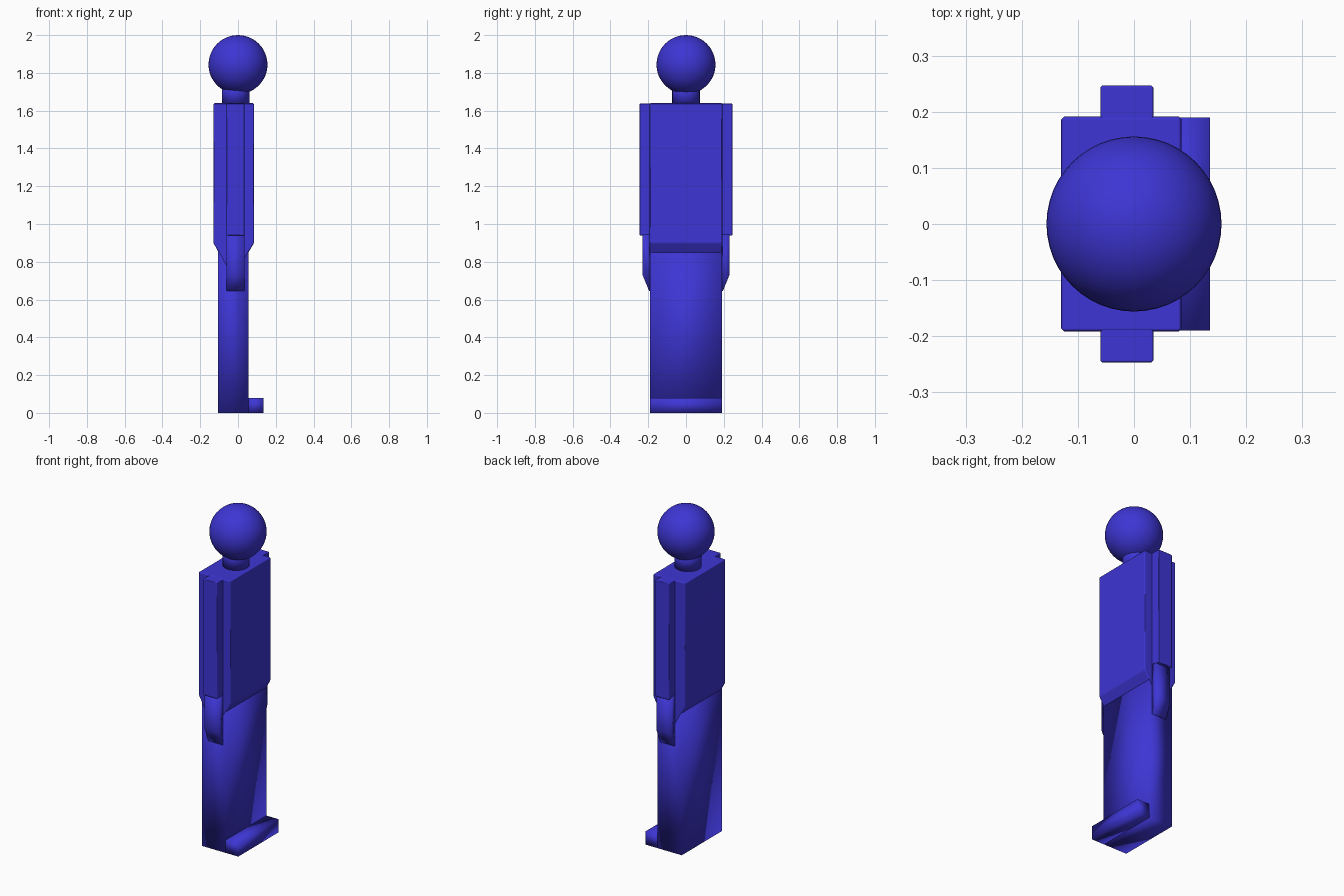
import bpy, bmesh

if "Cube" in bpy.data.objects:
    bpy.data.objects.remove(bpy.data.objects["Cube"])

mat = bpy.data.materials.new("blue")
mat.diffuse_color = (0.047, 0.036, 0.66, 1)
mat.use_nodes = True
mat.node_tree.nodes["Principled BSDF"].inputs["Base Color"].default_value = mat.diffuse_color


def finish(obj, name):
    obj.name = name
    obj.data.materials.append(mat)
    for poly in obj.data.polygons:
        poly.use_smooth = True
    return obj


def prism(name, profile, lo, hi, axis, bevel=0.0):
    """Extrude a closed (u, z) profile along 'x' or 'y' from lo to hi."""
    bm = bmesh.new()
    place = (lambda u, z: (lo, u, z)) if axis == 'x' else (lambda u, z: (u, lo, z))
    face = bm.faces.new([bm.verts.new(place(u, z)) for u, z in profile])
    ext = bmesh.ops.extrude_face_region(bm, geom=[face])
    verts = [v for v in ext["geom"] if isinstance(v, bmesh.types.BMVert)]
    d = hi - lo
    bmesh.ops.translate(bm, verts=verts, vec=(d, 0, 0) if axis == 'x' else (0, d, 0))
    bmesh.ops.recalc_face_normals(bm, faces=bm.faces)
    mesh = bpy.data.meshes.new(name)
    bm.to_mesh(mesh)
    bm.free()
    obj = bpy.data.objects.new(name, mesh)
    bpy.context.collection.objects.link(obj)
    if bevel:
        mod = obj.modifiers.new("bevel", 'BEVEL')
        mod.width, mod.segments = bevel, 1
        mod.harden_normals = True
    return finish(obj, name)


def rect(u0, u1, z0, z1):
    return [(u0, z0), (u1, z0), (u1, z1), (u0, z1)]


# Torso: slab tapering into the hips, with softened edges
prism("torso", [(-0.06, 0.77), (0.02, 0.79), (0.085, 0.9), (0.085, 1.64),
                (-0.13, 1.64), (-0.13, 0.9)], -0.192, 0.192, 'y', 0.006)

# Joined legs as one block with a knee line, plus the toe bar
prism("legs", [(-0.105, 0), (0.055, 0), (0.055, 0.44), (0.055, 0.9),
               (-0.105, 0.9), (-0.105, 0.44)], -0.19, 0.19, 'y')
prism("feet", rect(0.05, 0.135, 0.0, 0.08), -0.19, 0.19, 'y')

# Arms and hands on both sides
for side, s in (("left", -1), ("right", 1)):
    arm = [(s * u, z) for u, z in rect(0.185, 0.247, 0.94, 1.638)]
    prism(side + "_arm", arm, -0.06, 0.035, 'x', 0.004)
    hand = [(0.187, 0.95), (0.23, 0.95), (0.23, 0.73), (0.195, 0.645), (0.187, 0.645)]
    prism(side + "_hand", [(s * u, z) for u, z in hand], -0.06, 0.035, 'x')

# Neck and head
bpy.ops.mesh.primitive_cylinder_add(vertices=32, radius=0.073, depth=0.12,
                                    location=(-0.013, 0, 1.69))
finish(bpy.context.object, "neck")
bpy.ops.mesh.primitive_uv_sphere_add(segments=48, ring_count=24, radius=0.156,
                                     location=(0, 0, 1.844))
finish(bpy.context.object, "head")
